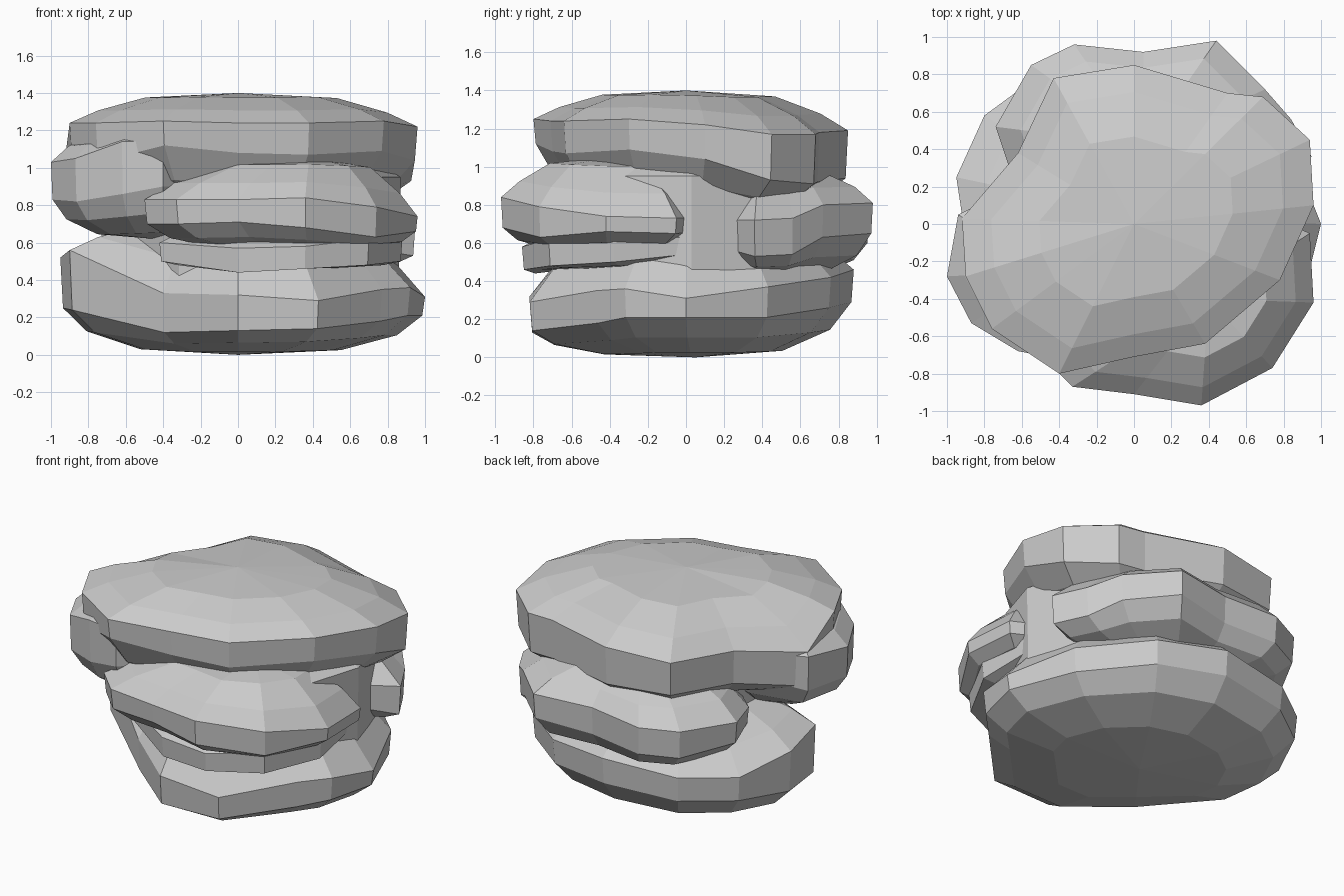
import bpy, bmesh, math
from mathutils import Vector


def slab(name, rim, z_bottom, z_top, centre=(0, 0), crown=(0.5, 0.92)):
    """Layer of rock: a rim of (x, y, low z, high z) with rounded top and underside."""
    bm = bmesh.new()
    c = Vector((centre[0], centre[1], 0))

    def ring(k, side, target, t):
        out = []
        for p in rim:
            z = p[side] + (target - p[side]) * t
            out.append(bm.verts.new((c.x + (p[0] - c.x) * k, c.y + (p[1] - c.y) * k, z)))
        return out

    rings = [ring(0.55, 2, z_bottom, 0.88), ring(0.85, 2, z_bottom, 0.5),
             ring(0.985, 2, z_bottom, 0), ring(1, 3, z_top, 0),
             ring(0.83, 3, z_top, crown[0]), ring(0.55, 3, z_top, crown[1])]
    n = len(rim)
    for a, b in zip(rings, rings[1:]):
        for i in range(n):
            j = (i + 1) % n
            bm.faces.new((a[i], a[j], b[j], b[i]))
    for loop, z in ((rings[0], z_bottom), (rings[-1], z_top)):
        tip = bm.verts.new((c.x, c.y, z))
        for i in range(n):
            bm.faces.new((loop[i], loop[(i + 1) % n], tip))
    bmesh.ops.recalc_face_normals(bm, faces=bm.faces)
    mesh = bpy.data.meshes.new(name)
    bm.to_mesh(mesh)
    bm.free()
    obj = bpy.data.objects.new(name, mesh)
    bpy.context.collection.objects.link(obj)
    return obj


# Bottom layer, cut away at the front left and rising on the left
slab("bottom_layer", [
    (0, -.82, .13, .32), (.43, -.82, .14, .29), (.77, -.47, .18, .35),
    (.92, -.32, .21, .36), (1.0, 0, .21, .31), (.83, .43, .21, .37),
    (.45, .76, .26, .42), (0, .88, .29, .46), (-.5, .8, .27, .43),
    (-.8, .58, .27, .43), (-.95, .25, .25, .52), (-.9, -.08, .24, .56),
    (-.4, -.48, .12, .33)], 0, .7, (0, .05))

# Inner core seen between the layers
slab("core", [(.15 + .72 * math.cos(a), .03 + .68 * math.sin(a), .4, .95)
              for a in (math.tau * i / 11 for i in range(11))], .3, 1.1, (.15, 0))

# Thin ledge under the front shelf
slab("lower_front_ledge", [
    (-.42, -.55, .5, .6), (0, -.8, .44, .57), (.36, -.86, .46, .58),
    (.7, -.72, .48, .62), (.88, -.38, .5, .63), (.84, 0, .54, .63),
    (.4, .3, .54, .62), (-.3, 0, .54, .62)], .46, .7, (.2, -.2))

# Front shelf of the middle layer
slab("front_shelf", [
    (-.5, -.7, .7, .83), (-.33, -.87, .7, .83), (0, -.91, .71, .83),
    (.36, -.97, .68, .84), (.74, -.77, .63, .79), (.96, -.42, .66, .74),
    (.94, -.05, .65, .73), (.5, .15, .66, .74), (-.4, -.1, .66, .8)],
    .55, 1.05, (.4, -.4), crown=(.4, .85))

# Back shelf of the middle layer, with a shallow underside
slab("back_shelf", [
    (.95, .36, .53, .72), (.84, .56, .54, .73), (.7, .72, .63, .8),
    (.44, .98, .65, .81), (.05, .92, .62, .8), (-.32, .96, .6, .78),
    (-.55, .85, .59, .77), (-.74, .52, .62, .76), (-.66, .28, .64, .75),
    (-.4, .05, .65, .75), (.5, .1, .6, .72)], .42, .98, (.05, .42))

# Bulge drooping from the left of the top layer, reaching the front shelf
slab("left_bulge", [
    (-.94, .05, .84, 1.07), (-1.0, -.28, .83, 1.03), (-.87, -.53, .82, 1.05),
    (-.62, -.68, .86, 1.14), (-.4, -.72, .9, 1.14), (-.1, -.4, .9, 1.15),
    (-.3, .15, .9, 1.1), (-.6, .22, .92, 1.08)], .62, 1.2, (-.45, -.25))

# Top layer
slab("top_layer", [
    (0, -.71, 1.08, 1.24), (.38, -.64, 1.07, 1.24), (.78, -.3, 1.09, 1.25),
    (.96, .1, 1.04, 1.22), (.94, .45, .93, 1.17), (.69, .68, .91, 1.17),
    (.5, .7, .92, 1.18), (0, .85, .94, 1.19), (-.43, .78, .95, 1.17),
    (-.62, .38, .93, 1.15), (-.92, .03, .86, 1.09), (-.9, -.28, 1.03, 1.24),
    (-.76, -.56, 1.03, 1.24), (-.4, -.8, 1.12, 1.25)],
    .75, 1.4, crown=(.42, .85))
